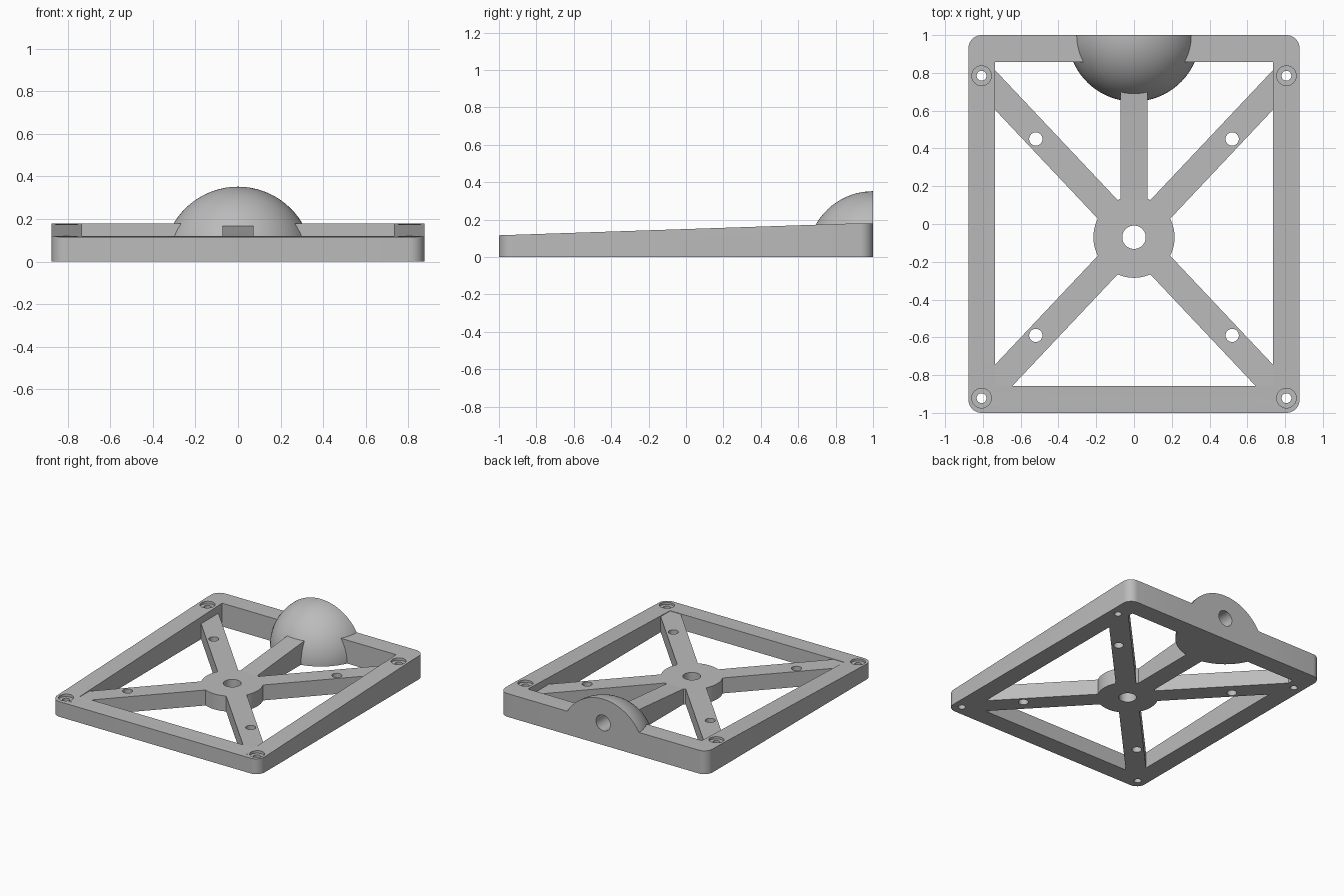
import bpy, bmesh, math
from mathutils import Matrix, Vector

cube = bpy.data.objects.get("Cube")
if cube:
    bpy.data.objects.remove(cube, do_unlink=True)

grey = bpy.data.materials.new("light grey")
grey.use_nodes = True
grey.diffuse_color = (0.5, 0.5, 0.5, 1)
grey.node_tree.nodes["Principled BSDF"].inputs["Base Color"].default_value = (0.5, 0.5, 0.5, 1)

HUB = Vector((0, -0.07, 0))
SLAB = 0.118          # height of hub and spokes
LOW, HIGH = 0.116, 0.178
HALF_X, RAIL = 0.877, 0.142


def finish(name, bm):
    bmesh.ops.recalc_face_normals(bm, faces=bm.faces)
    mesh = bpy.data.meshes.new(name)
    bm.to_mesh(mesh)
    bm.free()
    mesh.materials.append(grey)
    obj = bpy.data.objects.new(name, mesh)
    bpy.context.collection.objects.link(obj)
    return obj


def prism(name, points, vector):
    """Extrude a closed outline along a vector."""
    bm = bmesh.new()
    face = bm.faces.new([bm.verts.new(p) for p in points])
    ext = bmesh.ops.extrude_face_region(bm, geom=[face])["geom"]
    bmesh.ops.translate(bm, vec=vector, verts=[v for v in ext if isinstance(v, bmesh.types.BMVert)])
    return finish(name, bm)


def box(name, lo, hi):
    points = [(lo[0], lo[1], lo[2]), (hi[0], lo[1], lo[2]), (hi[0], hi[1], lo[2]), (lo[0], hi[1], lo[2])]
    return prism(name, points, (0, 0, hi[2] - lo[2]))


def disc(name, center, radius, height, sides=48):
    angles = [math.tau * i / sides for i in range(sides)]
    points = [(center[0] + radius * math.cos(a), center[1] + radius * math.sin(a), center[2]) for a in angles]
    return prism(name, points, (0, 0, height))


def side_profile(name, yz, half_width):
    return prism(name, [(-half_width, y, z) for y, z in yz], (2 * half_width, 0, 0))


def combine(target, tool, operation):
    mod = target.modifiers.new("join", 'BOOLEAN')
    mod.operation, mod.solver, mod.object = operation, 'EXACT', tool
    bpy.context.view_layer.objects.active = target
    bpy.ops.object.modifier_apply(modifier=mod.name)
    bpy.data.objects.remove(tool, do_unlink=True)


# Rounded rectangular frame with a sloping top
outline, radius = [], 0.07
for k, (sx, sy) in enumerate([(1, 1), (-1, 1), (-1, -1), (1, -1)]):
    for i in range(9):
        a = math.pi / 2 * (k + i / 8)
        outline.append((sx * (HALF_X - radius) + radius * math.cos(a),
                        sy * (1 - radius) + radius * math.sin(a), 0))
body = prism("sloped_frame", outline, (0, 0, HIGH))
inner_x, inner_y = HALF_X - RAIL, 1 - RAIL
combine(body, box("opening", (-inner_x, -inner_y, -0.1), (inner_x, inner_y, 0.4)), 'DIFFERENCE')
combine(body, side_profile("slope_cut", [(-1.1, LOW - 0.0033), (inner_y, HIGH), (inner_y, 0.4), (-1.1, 0.4)], 1),
        'DIFFERENCE')

# Hub with crossed spokes
web = disc("web", HUB, 0.215, SLAB, 64)
angle = math.atan(1.06)
for sign in (1, -1):
    length = 0.80 / math.cos(angle)
    turn = Matrix.Rotation(sign * angle, 3, 'Z')
    corners = [(-length, -0.072, 0), (length, -0.072, 0), (length, 0.072, 0), (-length, 0.072, 0)]
    combine(web, prism("spoke", [turn @ Vector(c) + HUB for c in corners], (0, 0, SLAB)), 'UNION')

# Rising rib from hub to dome
rib = [(0.05, 0), (0.85, 0), (0.85, 0.18), (0.13, SLAB), (0.05, SLAB - 0.006)]
combine(web, side_profile("rib", rib, 0.072), 'UNION')
combine(body, web, 'UNION')

# Quarter-sphere dome at the back
bm = bmesh.new()
bmesh.ops.create_uvsphere(bm, u_segments=72, v_segments=37, radius=0.352,
                          matrix=Matrix.Translation((0, 1, 0)) @ Matrix.Rotation(0.02, 4, 'Z'))
for co, normal in (((0, 0, 0), (0, 0, -1)), ((0, 1, 0), (0, 1, 0))):
    bmesh.ops.bisect_plane(bm, geom=bm.verts[:] + bm.edges[:] + bm.faces[:],
                           plane_co=co, plane_no=normal, clear_outer=True)
    bmesh.ops.holes_fill(bm, edges=[e for e in bm.edges if e.is_boundary], sides=0)
combine(body, finish("dome", bm), 'UNION')

# Blind socket in the back of the dome
ring = [math.tau * i / 32 for i in range(32)]
combine(body, prism("socket", [(0.06 * math.cos(a), 1.1, 0.17 + 0.06 * math.sin(a)) for a in ring],
                    (0, -0.25, 0)), 'DIFFERENCE')

# Hub bore, spoke holes and counterbored corner holes
combine(body, disc("bore", HUB - Vector((0, 0, 0.1)), 0.062, 0.5), 'DIFFERENCE')
for sx in (1, -1):
    for y in (0.45, -0.59):
        combine(body, disc("spoke_hole", (sx * 0.52, y, -0.1), 0.035, 0.5, 32), 'DIFFERENCE')
    for y in (0.785, -0.922):
        top = LOW + (HIGH - LOW) * (y + 1) / (1 + inner_y)
        combine(body, disc("corner_hole", (sx * 0.807, y, -0.1), 0.026, 0.5, 32), 'DIFFERENCE')
        combine(body, disc("counterbore", (sx * 0.807, y, top - 0.018), 0.052, 0.3, 32), 'DIFFERENCE')

# Smooth curved faces, keep hard edges
bpy.ops.object.select_all(action='DESELECT')
body.select_set(True)
bpy.context.view_layer.objects.active = body
bpy.ops.object.shade_smooth_by_angle(angle=math.radians(30))
